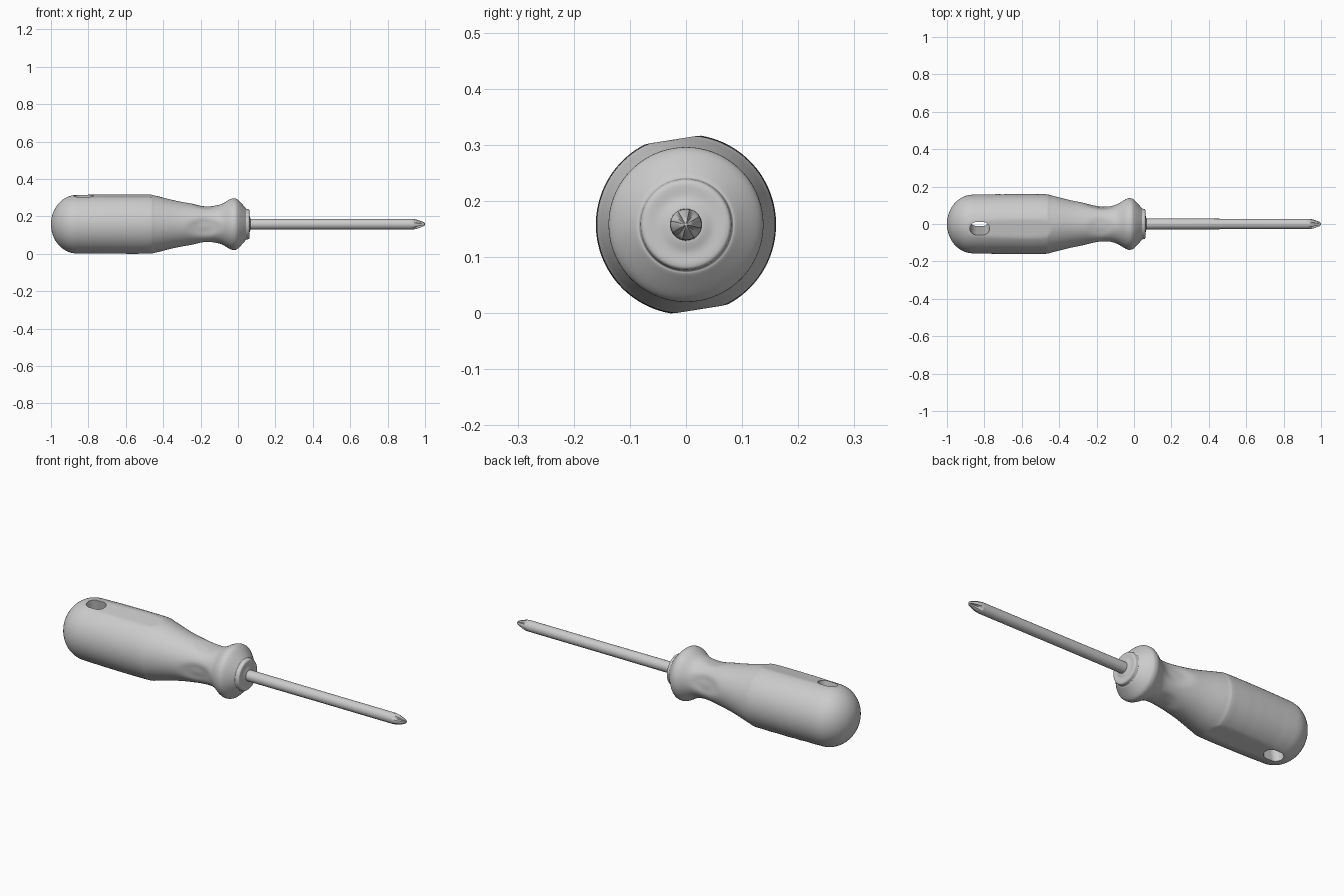
import bpy, bmesh
from math import sin, cos, pi, exp, radians, sqrt
from mathutils import Matrix, Vector

cube = bpy.data.objects.get("Cube")
if cube:
    bpy.data.objects.remove(cube)

AXIS_Z = 0.158
TILT = radians(9)          # roll of the handle about its long axis

grey = bpy.data.materials.new("light grey")
grey.use_nodes = True
grey.diffuse_color = (0.6, 0.6, 0.6, 1)
grey.node_tree.nodes["Principled BSDF"].inputs["Base Color"].default_value = (0.6, 0.6, 0.6, 1)


def smooth_profile(points, steps):
    """Catmull-Rom curve through (x, radius) points."""
    p = [Vector(q) for q in points]
    p = [p[0]] + p + [p[-1]]
    out = []
    for a, b, c, d in zip(p, p[1:], p[2:], p[3:]):
        for i in range(steps):
            t = i / steps
            out.append(b + t * 0.5 * ((c - a) + t * ((2 * a - 5 * b + 4 * c - d)
                                                     + t * (3 * (b - c) + d - a))))
    return out + [p[-1]]


def loft(name, rings, sides, shape, angle):
    """Sweep rings along x; shape(x, r, theta) returns the local radius."""
    bm = bmesh.new()
    loops = []
    for x, r in rings:
        loop = []
        for i in range(sides):
            t = 2 * pi * i / sides
            s = shape(x, r, t)
            loop.append(bm.verts.new((x, s * cos(t + TILT), AXIS_Z + s * sin(t + TILT))))
        loops.append(loop)
    for a, b in zip(loops, loops[1:]):
        for i in range(sides):
            j = (i + 1) % sides
            bm.faces.new((a[i], a[j], b[j], b[i]))
    bm.faces.new(loops[0])
    bm.faces.new(loops[-1])
    bmesh.ops.recalc_face_normals(bm, faces=bm.faces)
    mesh = bpy.data.meshes.new(name)
    bm.to_mesh(mesh)
    bm.free()
    mesh.materials.append(grey)
    obj = bpy.data.objects.new(name, mesh)
    bpy.context.collection.objects.link(obj)
    bpy.ops.object.select_all(action='DESELECT')
    obj.select_set(True)
    bpy.context.view_layer.objects.active = obj
    bpy.ops.object.shade_smooth_by_angle(angle=radians(angle))
    return obj


def handle_shape(x, r, t):
    # Long flats on top and underside of the grip
    if x < -0.3:
        r = min(r, 0.153 / max(abs(sin(t)), 0.01))
        # Shallow finger ridges on the lower back
        if -0.8 < x < -0.48:
            side = max(0, cos(t + pi / 4)) ** 2
            r -= 0.002 * side * (1 - cos((x + 0.8) * 2 * pi / 0.064)) / 2
    # Oval finger dents around the neck
    for k in range(4):
        c = cos(t - k * pi / 2)
        if c > 0:
            width = 0.055 if k % 2 else 0.075
            depth = 0.007 if k % 2 else 0.012
            off = r * sin(t - k * pi / 2)
            d2 = ((x + 0.18) / width) ** 2 + (off / 0.045) ** 2
            r -= depth * exp(-d2 * d2)
    return r


# Handle: rounded butt, straight grip, waisted neck and flared guard
butt = [(-0.86 - 0.14 * cos(a), 0.157 * sin(a)) for a in
        (0.03 + i * (pi / 2 - 0.03) / 14 for i in range(14))]
grip = smooth_profile([(-0.86, 0.157), (-0.7, 0.16), (-0.49, 0.16), (-0.44, 0.152),
                       (-0.33, 0.125), (-0.23, 0.108), (-0.14, 0.1), (-0.09, 0.107),
                       (-0.045, 0.132), (-0.022, 0.138), (0.0, 0.13), (0.036, 0.092),
                       (0.042, 0.083), (0.056, 0.08), (0.061, 0.072), (0.061, 0.05),
                       (0.066, 0.03), (0.066, 0.01)], 6)
handle = loft("handle", butt + grip, 96, handle_shape, 40)

# Slotted hanging hole through the butt end
bm = bmesh.new()
ring = []
for i in range(32):
    a = 2 * pi * (i + 0.5) / 32
    ring.append(bm.verts.new((0.035 * cos(a) + (0.017 if cos(a) > 0 else -0.017),
                              0.035 * sin(a), -0.3)))
base = bm.faces.new(ring)
top = bmesh.ops.extrude_face_region(bm, geom=[base])["geom"]
bmesh.ops.translate(bm, verts=[v for v in top if isinstance(v, bmesh.types.BMVert)], vec=(0, 0, 0.6))
bmesh.ops.recalc_face_normals(bm, faces=bm.faces)
bm.transform(Matrix.Translation((-0.825, 0, AXIS_Z)) @ Matrix.Rotation(TILT, 4, 'X'))
mesh = bpy.data.meshes.new("hole_cutter")
bm.to_mesh(mesh)
bm.free()
mesh.materials.append(grey)
cutter = bpy.data.objects.new("hole_cutter", mesh)
bpy.context.collection.objects.link(cutter)
cutter.hide_render = True
cutter.hide_viewport = True
cut = handle.modifiers.new("hanging hole", 'BOOLEAN')
cut.object = cutter
cut.operation = 'DIFFERENCE'
cut.solver = 'EXACT'

# Shaft
loft("shaft", [(0.03, 0.029), (0.5, 0.028), (0.93, 0.028)], 32, lambda x, r, t: r, 40)


# Cross-shaped tip with four flutes
def tip_shape(x, r, t):
    flute = max(0, -cos(4 * t)) * min(1, (x - 0.93) / 0.03)
    return r * (1 - 0.45 * flute)


loft("cross_tip", smooth_profile([(0.93, 0.028), (0.95, 0.026), (0.975, 0.018),
                                  (0.993, 0.011), (1.0, 0.004)], 4), 48, tip_shape, 40)
